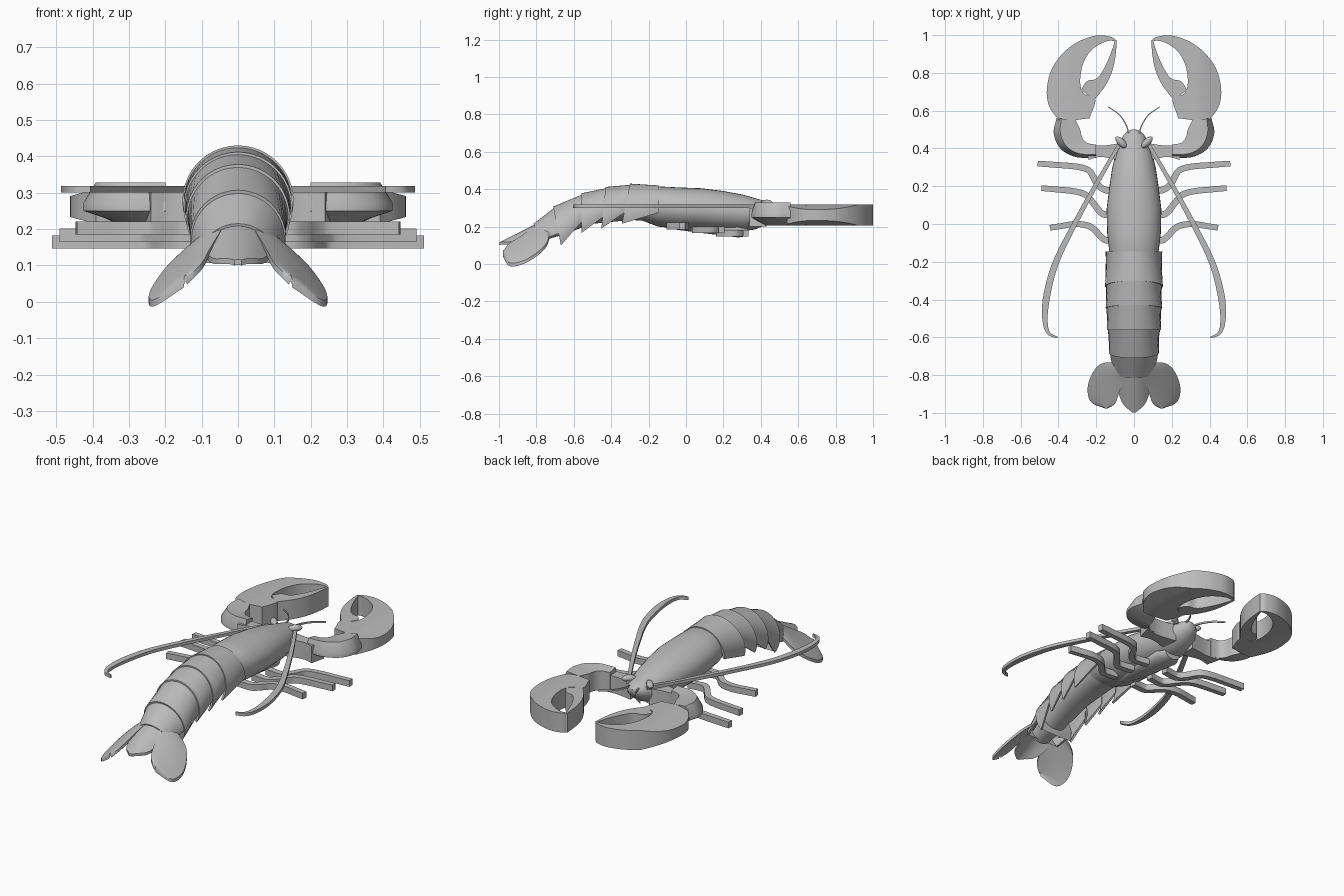
import bpy, bmesh, math
from mathutils import Vector, Matrix

old = bpy.data.objects.get("Cube")
if old:
    bpy.data.objects.remove(old, do_unlink=True)

# One plain shell colour
shell = bpy.data.materials.new("shell_grey")
shell.use_nodes = True
grey = (0.5, 0.5, 0.5, 1)
shell.diffuse_color = grey
for node in shell.node_tree.nodes:
    if node.type == 'BSDF_PRINCIPLED':
        node.inputs["Base Color"].default_value = grey
        node.inputs["Roughness"].default_value = 0.6


def finish(name, bm, mirror):
    bmesh.ops.recalc_face_normals(bm, faces=bm.faces)
    mesh = bpy.data.meshes.new(name)
    bm.to_mesh(mesh)
    bm.free()
    mesh.materials.append(shell)
    mesh.shade_smooth()
    mesh.set_sharp_from_angle(angle=math.radians(35))
    ob = bpy.data.objects.new(name, mesh)
    bpy.context.collection.objects.link(ob)
    if mirror:
        ob.modifiers.new("mirror", 'MIRROR').use_mirror_merge = False
    return ob


def loft(name, rings, mirror=False):
    """Skin closed rings of points and cap both ends."""
    bm = bmesh.new()
    rows = [[bm.verts.new(p) for p in ring] for ring in rings]
    n = len(rows[0])
    for a, b in zip(rows, rows[1:]):
        for j in range(n):
            k = (j + 1) % n
            bm.faces.new((a[j], a[k], b[k], b[j]))
    bm.faces.new(rows[0])
    bm.faces.new(rows[-1])
    bmesh.ops.triangulate(bm, faces=[f for f in bm.faces if len(f.verts) > 4])
    return finish(name, bm, mirror)


def spline(pts, steps=6):
    """Smooth curve through the points."""
    p = [Vector(q) for q in pts]
    p = [2 * p[0] - p[1]] + p + [2 * p[-1] - p[-2]]
    out = []
    for a, b, c, d in zip(p, p[1:], p[2:], p[3:]):
        for i in range(steps):
            t = i / steps
            out.append(b + (c - a) * t / 2 + (a - 2.5 * b + 2 * c - d / 2) * t * t
                       + (1.5 * (b - c) + (d - a) / 2) * t ** 3)
    return out + [p[-2]]


def strip(name, edge_a, edge_b, top, bottom, across=4, mirror=True):
    """Plate between two curves; heights depend on x, y and s (0 at a, 1 at b)."""
    rings = []
    for a, b in zip(spline(edge_a), spline(edge_b)):
        line = [(a.lerp(b, i / across), i / across) for i in range(across + 1)]
        ring = [(p.x, p.y, top(p.x, p.y, s)) for p, s in line]
        ring += [(p.x, p.y, bottom(p.x, p.y, s)) for p, s in reversed(line)]
        rings.append(ring)
    return loft(name, rings, mirror)


def ribbon(name, path, width, z0, z1):
    """Flat limb of constant height following a path."""
    pts = spline(path, 2)
    left, right = [], []
    for i, p in enumerate(pts):
        d = (pts[min(i + 1, len(pts) - 1)] - pts[max(i - 1, 0)]).normalized()
        side = Vector((-d.y, d.x)) * width(i / (len(pts) - 1))
        left.append(p + side)
        right.append(p - side)
    return strip(name, left, right, lambda x, y, s: z1, lambda x, y, s: z0, 1)


def oval(y, w, top, bottom, n=32):
    mid, half = (top + bottom) / 2, (top - bottom) / 2
    return [(w * math.sin(math.tau * i / n), y, mid + half * math.cos(math.tau * i / n))
            for i in range(n)]


# Carapace and head
profile = [(-.28, .10, .37, .25), (-.15, .13, .415, .2), (-.05, .142, .41, .19),
           (.08, .145, .405, .183), (.2, .13, .39, .178), (.3, .115, .372, .175),
           (.37, .098, .352, .185), (.43, .078, .335, .21), (.47, .055, .325, .24),
           (.49, .035, .315, .26), (.5, .012, .303, .285)]
loft("carapace", [oval(*p) for p in profile])

# Soft core under the tail plates
core = [(-.14, .1, .38, .23), (-.3, .1, .38, .235), (-.5, .095, .35, .215),
        (-.68, .08, .27, .15), (-.80, .06, .195, .115)]
loft("tail_core", [oval(*p) for p in core])


# Overlapping tail plates with pointed lower corners
def arch(y, top, w, low, lean, n=28):
    zc = top - w
    end = math.acos(max(-.9, min(.9, (low - zc) / w)))
    outer, inner = [], []
    for i in range(n + 1):
        t = end * (2 * i / n - 1)
        z = zc + w * math.cos(t)
        point = Vector((w * math.sin(t), y + lean * (top - z), z))
        outer.append(point)
        inner.append(point - Vector((math.sin(t), 0, math.cos(t))) * .012)
    return outer + inner[::-1]


plates = [(-.145, .42, .15, .21, 0), (-.30, .43, .153, .215, -.2),
          (-.43, .412, .15, .19, -.1), (-.56, .378, .143, .165, 0),
          (-.71, .307, .132, .10, .2), (-.815, .215, .112, .125, .35)]
for i, (front, rear) in enumerate(zip(plates, plates[1:])):
    y, top, w, low, lean = front
    tuck = .006 if i else 0
    loft(f"tail_plate_{i + 1}",
         [arch(y + tuck, top - tuck, w - tuck / 2, low + .065, lean), arch(*rear)])

# Tail fan
strip("telson",
      [(-.06, -.78), (-.08, -.83), (-.084, -.88), (-.06, -.95), (-.01, -.998)],
      [(.06, -.78), (.08, -.83), (.084, -.88), (.06, -.95), (.01, -.998)],
      lambda x, y, s: .225 + .5 * (y + .78) - 6 * x * x,
      lambda x, y, s: .21 + .5 * (y + .78) - 6 * x * x, 8, False)


def fan_height(x, y, s):
    return .19 - .8 * (x - .05) + .35 * (y + .8) + .05 * s * (1 - s)


strip("side_fan",
      [(.05, -.76), (.12, -.732), (.195, -.755), (.243, -.85), (.23, -.94), (.15, -.978)],
      [(.045, -.79), (.05, -.82), (.062, -.85), (.078, -.89), (.1, -.95), (.14, -.977)],
      lambda x, y, s: fan_height(x, y, s) + .009,
      lambda x, y, s: fan_height(x, y, s) - .009, 8)


# Claws, thinner toward the outer edge
def claw_half(x):
    return .028 + .029 * max(0, min(1, (.465 - x) / .11))


claw_top = lambda x, y, s: .262 + claw_half(x)
claw_bottom = lambda x, y, s: .262 - claw_half(x)
strip("claw",
      [(.39, .54), (.445, .615), (.462, .70), (.44, .81), (.38, .90), (.296, .965),
       (.195, .998), (.12, .99), (.095, .972)],
      [(.235, .56), (.205, .66), (.265, .69), (.285, .75), (.272, .84), (.235, .91),
       (.18, .953), (.13, .97), (.098, .967)], claw_top, claw_bottom, 6)
strip("claw_thumb",
      [(.28, .71), (.25, .755), (.195, .772), (.15, .84), (.117, .92), (.1, .975)],
      [(.21, .655), (.195, .675), (.15, .735), (.115, .81), (.098, .89), (.091, .97)],
      claw_top, claw_bottom)

# Claw arms: bevelled outer rim on the elbow
strip("claw_elbow",
      [(.41, .56), (.425, .48), (.39, .40), (.31, .355), (.2, .35)],
      [(.31, .55), (.285, .50), (.275, .46), (.25, .43), (.2, .42)],
      lambda x, y, s: .272 + .06 * min(1, 4 * s) - .014 * s,
      lambda x, y, s: .25 - .045 * s)
strip("claw_upper_arm", [(.26, .425), (.17, .415), (.06, .43)],
      [(.24, .34), (.17, .355), (.06, .33)],
      lambda x, y, s: .30, lambda x, y, s: .20)

# Walking legs, stepped in height
legs = [([(.06, .19), (.15, .18), (.2, .22), (.235, .28), (.30, .303), (.4, .312), (.51, .32)], .147),
        ([(.06, .06), (.155, .05), (.2, .09), (.25, .15), (.31, .172), (.4, .182), (.49, .19)], .165),
        ([(.06, -.08), (.15, -.085), (.2, -.04), (.24, -.01), (.31, 0), (.38, -.01), (.445, -.02)], .185)]
for i, (path, z) in enumerate(legs):
    ribbon(f"walking_leg_{i + 1}", path, lambda t: .018 - .003 * t, z, z + .036)

# Breast plate between the legs
loft("breast_plate", [oval(-.1, .03, .23, .19), oval(.05, .06, .23, .17),
                      oval(.28, .075, .23, .142), oval(.33, .05, .23, .15)])

# Long feelers and short feelers
ribbon("long_feeler", [(.06, .45), (.2, .21), (.33, -.03), (.42, -.22), (.465, -.4),
                       (.47, -.52), (.45, -.58), (.405, -.6)],
       lambda t: .009 + .018 * t if t < .55 else .0189 - .034 * (t - .55), .30, .318)
ribbon("short_feeler", [(.02, .44), (.04, .52), (.08, .58), (.137, .62)],
       lambda t: .004 - .002 * t, .302, .312)

# Eyes, splayed outward
bm = bmesh.new()
place = (Matrix.Translation((.068, .432, .325)) @ Matrix.Rotation(math.radians(-45), 4, 'Z')
         @ Matrix.Diagonal((.019, .04, .019, 1)))
bmesh.ops.create_uvsphere(bm, u_segments=16, v_segments=10, radius=1, matrix=place)
finish("eye", bm, True)
